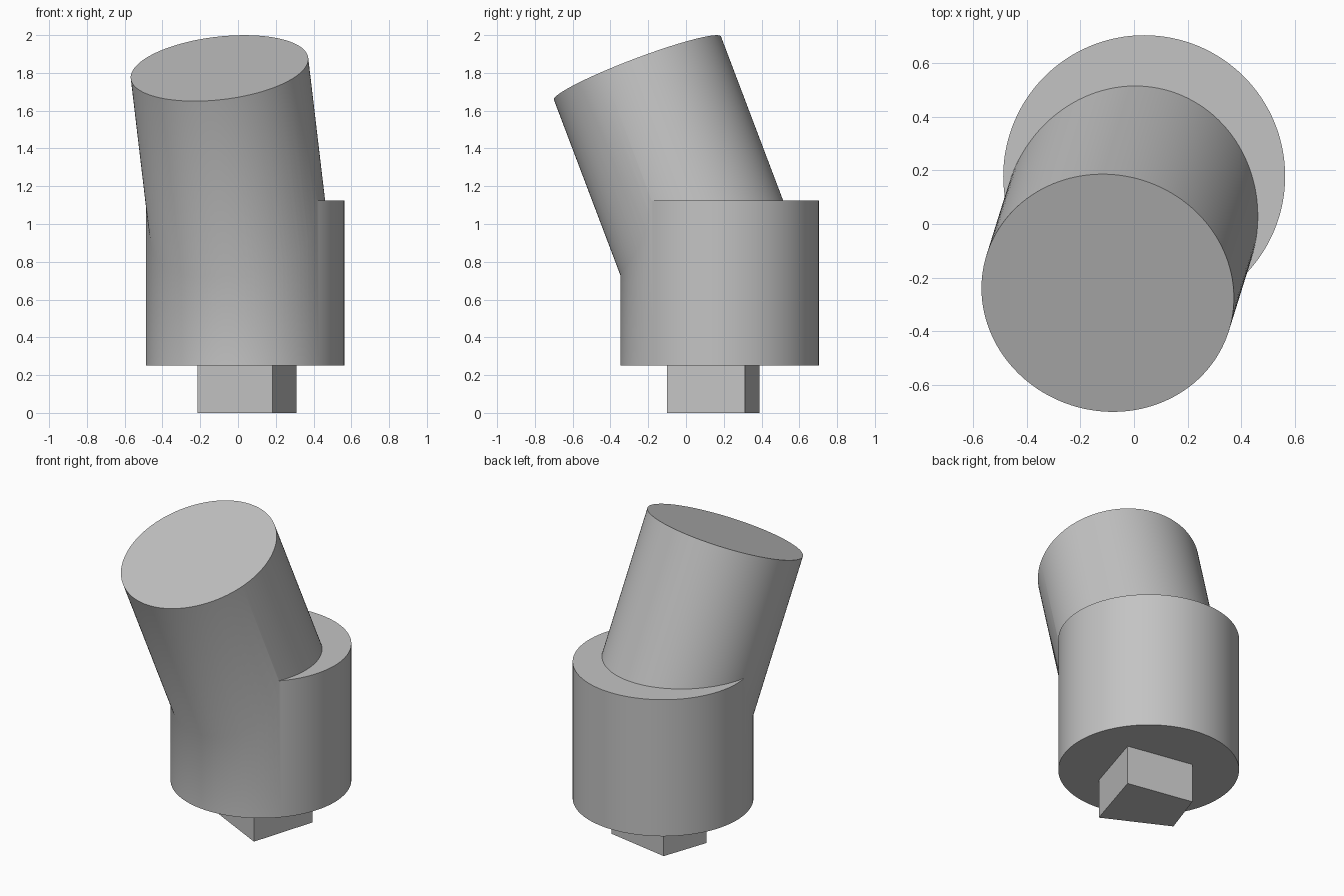
import bpy
import bmesh
import math
from mathutils import Vector

if "Cube" in bpy.data.objects:
    bpy.data.objects.remove(bpy.data.objects["Cube"])

grey = bpy.data.materials.new("light_grey")
grey.use_nodes = True
grey.diffuse_color = (0.55, 0.55, 0.55, 1)
grey.node_tree.nodes["Principled BSDF"].inputs["Base Color"].default_value = (0.55, 0.55, 0.55, 1)


def cylinder(name, start, end, radius):
    start, end = Vector(start), Vector(end)
    axis = end - start
    bpy.ops.mesh.primitive_cylinder_add(
        vertices=128, radius=radius, depth=axis.length, location=(start + end) / 2,
        rotation=axis.to_track_quat("Z", "Y").to_euler())
    obj = bpy.context.object
    obj.name = name
    obj.data.materials.append(grey)
    return obj


# Upright collar and the tilted post that grows out of its middle
body = cylinder("angled_body", (0.038, 0.178, 0.25), (0.038, 0.178, 1.125), 0.525)
post = cylinder("tilted_post", (0.038, 0.178, 0.677), (-0.098, -0.257, 1.825), 0.473)

# Fuse both into one smooth body
union = body.modifiers.new("union", "BOOLEAN")
union.operation = "UNION"
union.solver = "EXACT"
union.object = post
bpy.ops.object.select_all(action="DESELECT")
bpy.context.view_layer.objects.active = body
body.select_set(True)
bpy.ops.object.modifier_apply(modifier=union.name)
bpy.data.objects.remove(post)
bpy.ops.object.shade_smooth_by_angle(angle=math.radians(30))

# Four-sided peg underneath, extruded from its outline
outline = [(0.183, -0.10), (0.31, 0.312), (-0.115, 0.39), (-0.215, 0.10)]
bm = bmesh.new()
base = bm.faces.new([bm.verts.new((x, y, 0)) for x, y in outline])
top = bmesh.ops.extrude_face_region(bm, geom=[base], use_keep_orig=True)["geom"]
bmesh.ops.translate(bm, vec=(0, 0, 0.25),
                    verts=[v for v in top if isinstance(v, bmesh.types.BMVert)])
bmesh.ops.recalc_face_normals(bm, faces=bm.faces)
mesh = bpy.data.meshes.new("square_peg")
bm.to_mesh(mesh)
bm.free()
mesh.materials.append(grey)
peg = bpy.data.objects.new("square_peg", mesh)
bpy.context.collection.objects.link(peg)
